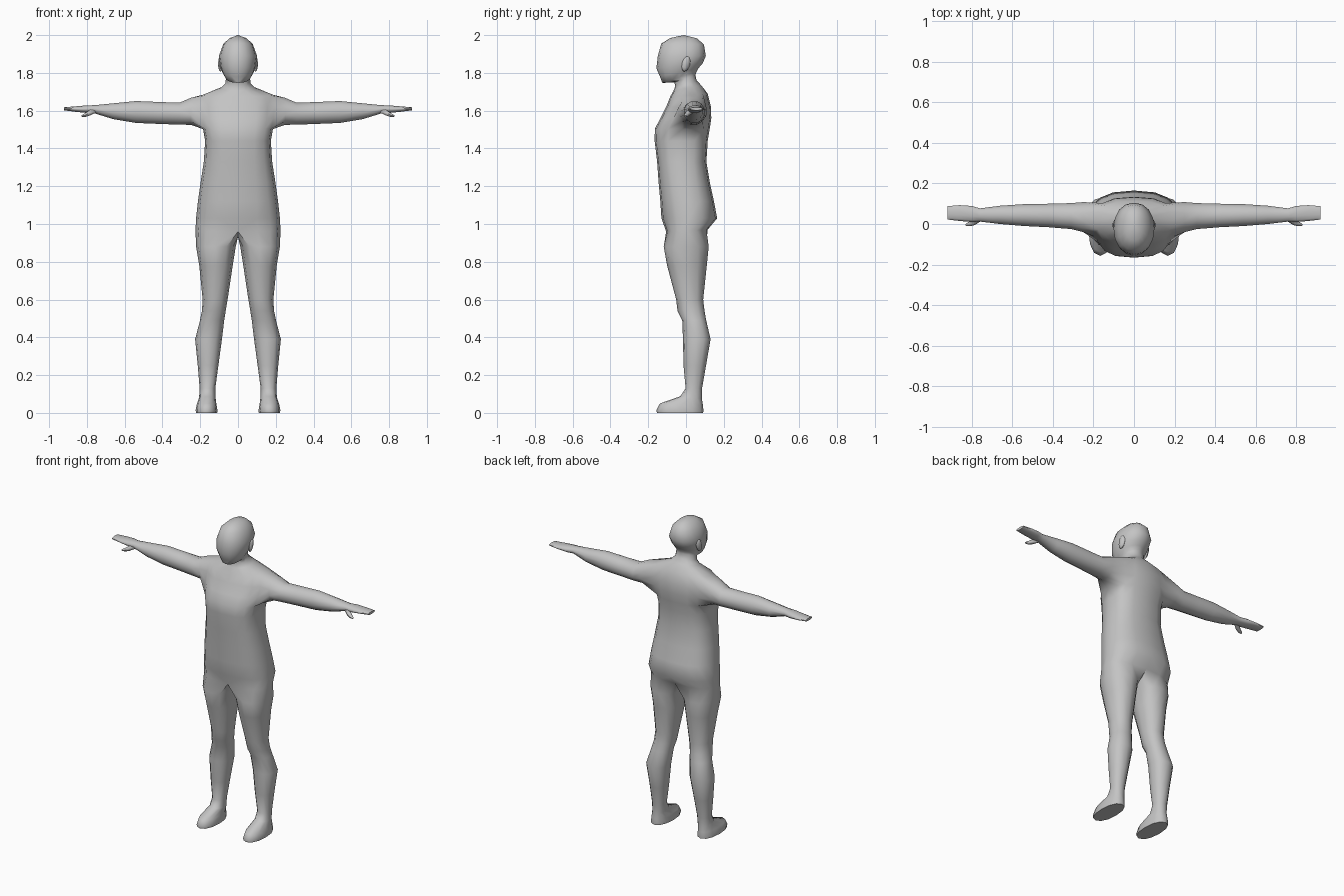
import bpy, bmesh, math
from mathutils import Vector, Matrix

grey = bpy.data.materials.new("plain grey")
grey.diffuse_color = (0.55, 0.55, 0.55, 1)


def spow(v, p):
    return math.copysign(abs(v) ** p, v)


def finish(bm, name, angle=60):
    """Mirror the half mesh, clean it and make a smooth object."""
    bmesh.ops.mirror(bm, geom=bm.verts[:] + bm.edges[:] + bm.faces[:],
                     matrix=Matrix.Identity(4), merge_dist=0.0005, axis='X')
    bmesh.ops.remove_doubles(bm, verts=bm.verts[:], dist=0.0005)
    bmesh.ops.recalc_face_normals(bm, faces=bm.faces[:])
    me = bpy.data.meshes.new(name)
    bm.to_mesh(me)
    bm.free()
    me.materials.append(grey)
    ob = bpy.data.objects.new(name, me)
    bpy.context.collection.objects.link(ob)
    bpy.ops.object.select_all(action='DESELECT')
    ob.select_set(True)
    bpy.context.view_layer.objects.active = ob
    bpy.ops.object.shade_smooth_by_angle(angle=math.radians(angle))
    return ob


def bridge(bm, a, b):
    """Quads between two closed rings of equal length."""
    n = len(a)
    for i in range(n):
        bm.faces.new((a[i], a[(i + 1) % n], b[(i + 1) % n], b[i]))


bm = bmesh.new()

# Trunk, neck and head: half rings (z front, z back, y front, y back, half width, squareness)
TRUNK = [
    (0.96, 0.97, -0.105, 0.115, 0.225, 0.80),
    (1.03, 1.03, -0.130, 0.165, 0.222, 0.80),
    (1.12, 1.12, -0.136, 0.148, 0.212, 0.80),
    (1.22, 1.22, -0.145, 0.126, 0.198, 0.78),
    (1.33, 1.33, -0.153, 0.108, 0.181, 0.75),
    (1.44, 1.44, -0.166, 0.115, 0.174, 0.72),
    (1.505, 1.50, -0.165, 0.125, 0.185, 0.72),
    (1.56, 1.56, -0.135, 0.134, 0.198, 0.75),
    (1.62, 1.62, -0.105, 0.132, 0.205, 0.80),
    (1.675, 1.69, -0.083, 0.115, 0.190, 0.85),
    (1.705, 1.735, -0.066, 0.080, 0.090, 0.95),
    (1.73, 1.76, -0.057, 0.056, 0.067, 1.0),
    (1.75, 1.79, -0.062, 0.050, 0.064, 1.0),
    (1.747, 1.805, -0.125, 0.055, 0.066, 0.95),
    (1.78, 1.825, -0.138, 0.066, 0.083, 0.95),
    (1.825, 1.85, -0.157, 0.088, 0.094, 0.95),
    (1.89, 1.89, -0.149, 0.105, 0.101, 0.92),
    (1.955, 1.95, -0.131, 0.095, 0.078, 0.92),
    (1.985, 1.983, -0.082, 0.058, 0.045, 0.95),
]
rows = []
for zf, zb, yf, yb, hw, p in TRUNK:
    row = []
    for j in range(9):
        a = math.pi * j / 8
        c = math.cos(a)
        x = 0 if j in (0, 8) else hw * spow(math.sin(a), p)
        c2 = 0 if j == 4 else spow(c, p)
        y = (yf + yb) / 2 - (yb - yf) / 2 * c2
        row.append(bm.verts.new((x, y, (zf + zb) / 2 + (zf - zb) / 2 * c2)))
    rows.append(row)
for r in range(len(rows) - 1):
    for j in range(8):
        if 6 <= r < 9 and 3 <= j < 6:      # opening for the arm
            continue
        bm.faces.new((rows[r][j], rows[r][j + 1], rows[r + 1][j + 1], rows[r + 1][j]))
crown = bm.verts.new((0, -0.01, 2.0))
for j in range(8):
    bm.faces.new((rows[-1][j], rows[-1][j + 1], crown))

# Arm and hand: rings (x, y min, y max, z min, z max) grown from the opening
ARM = [
    (0.25, -0.040, 0.108, 1.525, 1.668),
    (0.31, -0.025, 0.103, 1.526, 1.642),
    (0.42, -0.016, 0.100, 1.530, 1.646),
    (0.54, -0.010, 0.098, 1.535, 1.651),
    (0.66, 0.000, 0.090, 1.555, 1.639),
    (0.76, 0.012, 0.077, 1.586, 1.629),
    (0.80, 0.010, 0.089, 1.588, 1.628),
    (0.86, 0.015, 0.093, 1.594, 1.623),
    (0.92, 0.022, 0.088, 1.602, 1.618),
]
ring = ([rows[r][3] for r in range(6, 10)] + [rows[9][4], rows[9][5]]
        + [rows[r][6] for r in range(9, 5, -1)] + [rows[6][5], rows[6][4]])
for x, y0, y1, z0, z1 in ARM:
    new = []
    for k in range(12):
        a = math.radians(225 - 30 * k)
        new.append(bm.verts.new((x, (y0 + y1) / 2 + (y1 - y0) / 2 * math.cos(a) / 0.966,
                                 (z0 + z1) / 2 + (z1 - z0) / 2 * math.sin(a) / 0.966)))
    bridge(bm, ring, new)
    ring = new
bm.faces.new(ring)

# Leg and foot: rings (z front, z back, x in, x out, y front, y back)
LEG = [
    (0.88, 0.88, 0.012, 0.222, -0.118, 0.120),
    (0.78, 0.78, 0.028, 0.205, -0.100, 0.110),
    (0.60, 0.60, 0.055, 0.187, -0.052, 0.091),
    (0.54, 0.54, 0.065, 0.191, -0.045, 0.098),
    (0.49, 0.49, 0.073, 0.201, -0.020, 0.107),
    (0.39, 0.39, 0.085, 0.227, -0.016, 0.130),
    (0.25, 0.25, 0.104, 0.213, -0.013, 0.106),
    (0.13, 0.13, 0.120, 0.203, -0.002, 0.085),
    (0.088, 0.075, 0.119, 0.206, -0.030, 0.084),
    (0.050, 0.040, 0.114, 0.218, -0.138, 0.090),
    (0.015, 0.015, 0.109, 0.224, -0.157, 0.092),
    (0.0, 0.0, 0.110, 0.223, -0.154, 0.091),
]
crotch = [bm.verts.new((0, y, 0.932)) for y in (0.065, 0.005, -0.055)]
ring = rows[0] + crotch
for zf, zb, x0, x1, yf, yb in LEG:
    new = []
    for k in range(12):
        a = math.radians(-30 + 30 * k)
        c = spow(math.cos(a), 0.9) if k not in (4, 10) else 0
        new.append(bm.verts.new(((x0 + x1) / 2 + (x1 - x0) / 2 * spow(math.sin(a), 0.9),
                                 (yf + yb) / 2 - (yb - yf) / 2 * c,
                                 (zf + zb) / 2 + (zf - zb) / 2 * c)))
    bridge(bm, ring, new)
    ring = new
bm.faces.new(ring)
finish(bm, "body")

# Thumbs: short tapered tubes (centre, radius)
bm = bmesh.new()
ring = None
for cx, cy, cz, rad in ((0.75, 0.035, 1.605, 0.017), (0.785, 0.012, 1.588, 0.017),
                        (0.81, 0.001, 1.576, 0.012), (0.828, -0.003, 1.571, 0.006)):
    new = []
    for k in range(6):
        a = math.tau * k / 6
        new.append(bm.verts.new((cx + 0.4 * rad * math.sin(a), cy + rad * math.cos(a),
                                 cz + 0.8 * rad * math.sin(a))))
    if ring:
        bridge(bm, ring, new)
    else:
        bm.faces.new(new)
    ring = new
bm.faces.new(ring)
finish(bm, "thumbs")

# Ears: flattened low-poly ellipsoids leaning back
bm = bmesh.new()
mat = (Matrix.Translation(Vector((0.093, 0.0, 1.848))) @ Matrix.Rotation(-0.25, 4, 'X')
       @ Matrix.Rotation(0.2, 4, 'Z') @ Matrix.Diagonal((0.013, 0.022, 0.042, 1)))
bmesh.ops.create_uvsphere(bm, u_segments=8, v_segments=6, radius=1, matrix=mat)
finish(bm, "ears")
